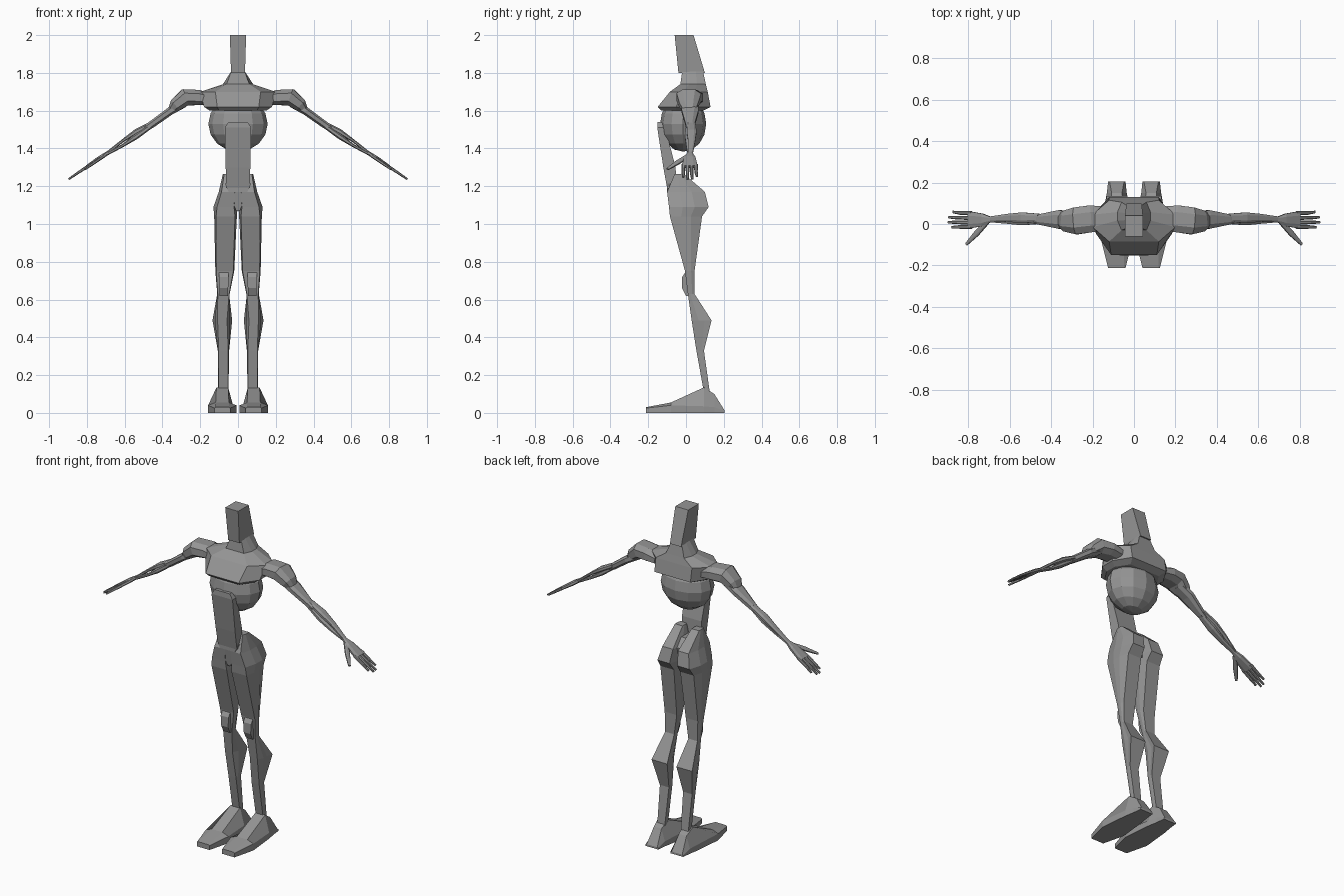
import bpy
import bmesh
from mathutils import Vector, Matrix

default_cube = bpy.data.objects.get("Cube")
if default_cube:
    bpy.data.objects.remove(default_cube, do_unlink=True)

grey = bpy.data.materials.new("plain grey")
grey.use_nodes = True
grey.diffuse_color = (0.3, 0.3, 0.3, 1)
grey.node_tree.nodes["Principled BSDF"].inputs["Base Color"].default_value = grey.diffuse_color


def finish(name, bm, mirrored):
    """Turn a bmesh into a flat shaded object, mirrored across x if paired."""
    bmesh.ops.recalc_face_normals(bm, faces=bm.faces)
    mesh = bpy.data.meshes.new(name)
    bm.to_mesh(mesh)
    bm.free()
    mesh.materials.append(grey)
    obj = bpy.data.objects.new(name, mesh)
    bpy.context.collection.objects.link(obj)
    if mirrored:
        mirror = obj.modifiers.new("mirror", "MIRROR")
        mirror.use_mirror_merge = False
    return obj


def loft(name, rings, mirrored=False):
    """Skin a list of point rings and cap both ends."""
    bm = bmesh.new()
    loops = [[bm.verts.new(point) for point in ring] for ring in rings]
    count = len(loops[0])
    for low, high in zip(loops, loops[1:]):
        for i in range(count):
            j = (i + 1) % count
            bm.faces.new((low[i], low[j], high[j], high[i]))
    bm.faces.new(loops[0])
    bm.faces.new(loops[-1])
    return finish(name, bm, mirrored)


def level(z, front, back, cx, wide_front, wide_middle, wide_back):
    """Horizontal eight sided section with its own front, side and back widths."""
    near = front + (back - front) * 0.35
    far = front + (back - front) * 0.65
    half = [(wide_front, front), (wide_middle, near), (wide_middle, far), (wide_back, back)]
    right = [(cx + w, y, z) for w, y in half]
    left = [(cx - w, y, z) for w, y in reversed(half)]
    return right + left


def limb(name, stations, corners=((1, 0.5), (0.5, 1), (-0.5, 1), (-1, 0.5),
                                  (-1, -0.5), (-0.5, -1), (0.5, -1), (1, -0.5))):
    """Skin a path of (x, y, z, half width, half thickness) stations."""
    centres = [Vector(station[:3]) for station in stations]
    rings = []
    for i, (x, y, z, width, thick) in enumerate(stations):
        before = centres[max(i - 1, 0)]
        after = centres[min(i + 1, len(centres) - 1)]
        along = (after - before).normalized()
        side = Vector((0, 1, 0))
        side = (side - along * side.dot(along)).normalized()
        up = along.cross(side)
        rings.append([centres[i] + side * width * a + up * thick * b for a, b in corners])
    return loft(name, rings, True)


# Head post and neck
loft("head_post", [level(z, front, back, 0, w, w, w) for z, front, back, w in (
    (1.8, -0.04, 0.1, 0.037), (2.0, -0.06, 0.04, 0.043))])

# Shoulder yoke rising into the neck
loft("chest_yoke", [level(*row) for row in (
    (1.6, -0.13, 0.09, 0, 0.1, 0.15, 0.1),
    (1.62, -0.15, 0.13, 0, 0.11, 0.18, 0.12),
    (1.7, -0.085, 0.115, 0, 0.12, 0.2, 0.12),
    (1.74, -0.03, 0.105, 0, 0.06, 0.08, 0.06),
    (1.81, -0.02, 0.09, 0, 0.035, 0.035, 0.035))])

# Rib cage
ribs = bmesh.new()
bmesh.ops.create_uvsphere(ribs, u_segments=12, v_segments=8, radius=1)
bmesh.ops.transform(ribs, verts=ribs.verts, matrix=Matrix.LocRotScale(
    Vector((0, -0.015, 1.53)), None, Vector((0.157, 0.122, 0.147))))
finish("rib_cage", ribs, False)

# Abdomen strip and the band joining the hips
loft("abdomen", [level(z, front, back, 0, w, w, w) for z, front, back, w in (
    (1.19, -0.1, -0.05, 0.063), (1.3, -0.12, -0.055, 0.065),
    (1.51, -0.152, -0.11, 0.07), (1.54, -0.15, -0.13, 0.05))])
loft("pelvis", [level(z, front, back, 0, w, w, w) for z, front, back, w in (
    (1.07, -0.085, 0.06, 0.01), (1.17, -0.1, 0.07, 0.05),
    (1.215, -0.1, 0.02, 0.07))])

# Hips, thighs and calves
loft("leg", [level(*row) for row in (
    (1.265, -0.06, -0.01, 0.055, 0.018, 0.025, 0.025),
    (1.17, -0.1, 0.1, 0.052, 0.035, 0.05, 0.035),
    (1.09, -0.09, 0.12, 0.066, 0.045, 0.064, 0.04),
    (1.04, -0.085, 0.085, 0.066, 0.05, 0.06, 0.045),
    (0.75, -0.005, 0.045, 0.07, 0.045, 0.05, 0.04),
    (0.63, 0.01, 0.045, 0.077, 0.03, 0.033, 0.03),
    (0.49, 0.03, 0.135, 0.083, 0.025, 0.04, 0.052),
    (0.33, 0.055, 0.095, 0.077, 0.025, 0.03, 0.03),
    (0.08, 0.1, 0.13, 0.078, 0.024, 0.027, 0.024))], True)
loft("kneecap", [level(z, front, back, 0.075, w, w, w) for z, front, back, w in (
    (0.62, 0, 0.02, 0.022), (0.66, -0.02, 0.02, 0.023),
    (0.72, -0.02, 0.02, 0.026), (0.75, 0, 0.02, 0.026))], True)


# Feet, from toe to heel
def foot_section(y, top, edge, wide, narrow):
    half = [(wide, 0), (wide, edge), (narrow, top)]
    outer = [(0.083 + w, y, z) for w, z in half]
    inner = [(0.083 - w, y, z) for w, z in reversed(half)]
    return outer + inner


loft("foot", [foot_section(*row) for row in (
    (-0.212, 0.03, 0.025, 0.042, 0.035),
    (-0.08, 0.055, 0.04, 0.075, 0.035),
    (0.095, 0.135, 0.035, 0.058, 0.031),
    (0.15, 0.1, 0.03, 0.048, 0.025),
    (0.205, 0.012, 0.01, 0.042, 0.035))], True)

# Shoulder and upper arm
limb("shoulder", (
    (0.15, 0.025, 1.66, 0.06, 0.03), (0.21, 0.025, 1.67, 0.065, 0.04),
    (0.28, 0.015, 1.67, 0.065, 0.045), (0.33, 0.015, 1.63, 0.05, 0.035),
    (0.36, 0.02, 1.595, 0.03, 0.015)))
limb("upper_arm", (
    (0.29, 0.02, 1.64, 0.04, 0.025), (0.36, 0.022, 1.597, 0.045, 0.021),
    (0.46, 0.022, 1.525, 0.024, 0.019), (0.49, 0.022, 1.505, 0.02, 0.015)))

# Two slim forearm bones, one above the other
for bone, y, gap in (("forearm_upper", 0.03, 0.013), ("forearm_lower", 0.02, -0.013)):
    limb(bone, (
        (0.46, y, 1.525 + gap / 2, 0.02, 0.012), (0.54, y, 1.475 + gap, 0.026, 0.014),
        (0.61, y, 1.428 + gap, 0.019, 0.008), (0.71, 0.022, 1.362, 0.012, 0.008)))

# Hand with thumb and four fingers
limb("palm", (
    (0.69, 0.022, 1.376, 0.012, 0.01), (0.73, 0.02, 1.35, 0.03, 0.012),
    (0.8, 0.02, 1.303, 0.042, 0.009)))
limb("thumb", (
    (0.71, 0.01, 1.36, 0.012, 0.009), (0.76, -0.045, 1.325, 0.014, 0.008),
    (0.81, -0.098, 1.29, 0.007, 0.005)))
for finger, y, tip_x in (("little_finger", 0.053, 0.875), ("ring_finger", 0.03, 0.895),
                         ("middle_finger", 0.008, 0.897), ("index_finger", -0.014, 0.88)):
    tip_z = 1.303 - (tip_x - 0.8) * 0.68
    limb(finger, ((0.785, y, 1.313, 0.01, 0.008),
                  ((0.8 + tip_x) / 2, y, (1.303 + tip_z) / 2, 0.009, 0.007),
                  (tip_x, y * 1.1, tip_z, 0.006, 0.005)))
